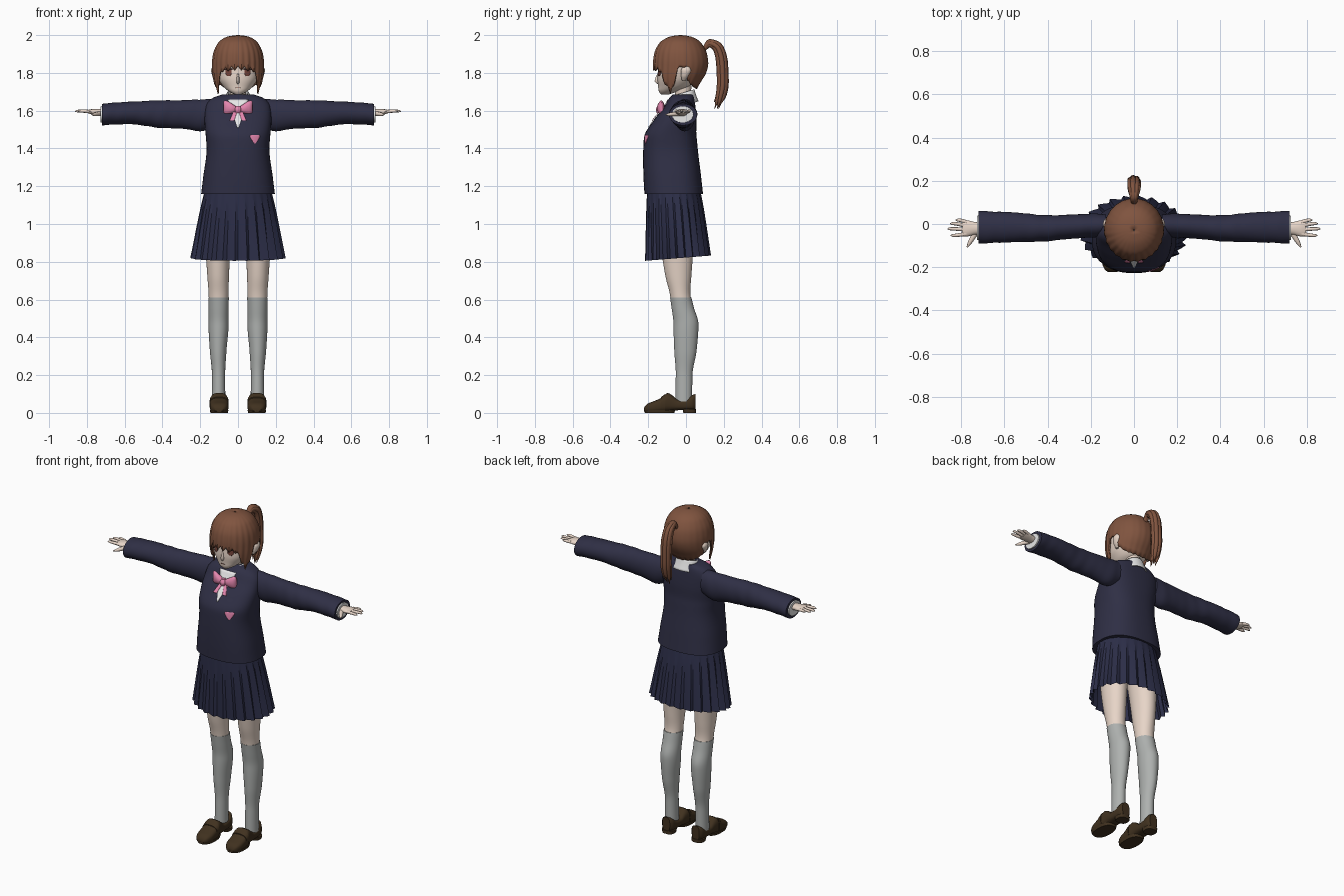
import bpy, bmesh, math
from mathutils import Vector

if "Cube" in bpy.data.objects:
    bpy.data.objects.remove(bpy.data.objects["Cube"])


def material(name, code):
    lin = []
    for i in (0, 2, 4):
        c = int(code[i:i + 2], 16) / 255
        lin.append(c / 12.92 if c < 0.04 else ((c + 0.055) / 1.055) ** 2.4)
    m = bpy.data.materials.new(name)
    m.use_nodes = True
    m.diffuse_color = (*lin, 1)
    m.node_tree.nodes["Principled BSDF"].inputs["Base Color"].default_value = (*lin, 1)
    return m


HAIR = material("brown hair", "80543F")
SKIN = material("skin", "F3E0D2")
SOCK = material("grey sock", "AEB1AF")
NAVY = material("navy knit", "2F2F45")
SKIRT = material("navy skirt", "2C2E48")
SHOE = material("dark brown leather", "40311F")
PINK = material("pink ribbon", "E486AE")
WHITE = material("white shirt", "EFEFEF")
EYE = material("brown eye", "74443A")
LASH = material("dark lash", "3A2420")


def build(name, verts, faces, mat, mirror=False, thick=0, angle=40):
    me = bpy.data.meshes.new(name)
    me.from_pydata(verts, [], faces)
    bm = bmesh.new()
    bm.from_mesh(me)
    bmesh.ops.recalc_face_normals(bm, faces=bm.faces)
    bm.to_mesh(me)
    bm.free()
    me.materials.append(mat)
    ob = bpy.data.objects.new(name, me)
    bpy.context.collection.objects.link(ob)
    bpy.ops.object.select_all(action='DESELECT')
    ob.select_set(True)
    bpy.context.view_layer.objects.active = ob
    bpy.ops.object.shade_smooth_by_angle(angle=math.radians(angle))
    if thick:
        mod = ob.modifiers.new("thickness", 'SOLIDIFY')
        mod.thickness, mod.offset = thick, -1
    if mirror:
        ob.modifiers.new("mirror", 'MIRROR')
    return ob


def sample(secs, t):
    """Monotone smooth interpolation of rows (t, values...)."""
    secs = sorted(secs)
    t = min(max(t, secs[0][0]), secs[-1][0])
    i = max(k for k in range(len(secs) - 1) if secs[k][0] <= t)

    def slope(k, j):
        return (secs[k + 1][j] - secs[k][j]) / (secs[k + 1][0] - secs[k][0])

    def tangent(k, j):
        if k == 0:
            return slope(0, j)
        if k == len(secs) - 1:
            return slope(k - 1, j)
        a, b = slope(k - 1, j), slope(k, j)
        return 2 * a * b / (a + b) if a * b > 0 else 0
    h = secs[i + 1][0] - secs[i][0]
    u = (t - secs[i][0]) / h
    return [(1 + 2 * u) * (1 - u) ** 2 * secs[i][j] + u * (1 - u) ** 2 * h * tangent(i, j)
            + u * u * (3 - 2 * u) * secs[i + 1][j] + u * u * (u - 1) * h * tangent(i + 1, j)
            for j in range(1, len(secs[0]))]


def skin_rings(rings, cap=True):
    n = len(rings[0])
    verts = [v for r in rings for v in r]
    faces = [(k * n + i, k * n + (i + 1) % n, (k + 1) * n + (i + 1) % n, (k + 1) * n + i)
             for k in range(len(rings) - 1) for i in range(n)]
    if cap:
        faces += [tuple(range(n)), tuple(range(len(verts) - n, len(verts)))]
    return verts, faces


def loft(name, secs, mat, axis='z', e=2.0, n=32, steps=24, bump=None, cap=True, **kw):
    """Rows are (position on axis, centre a, centre b, radius a, radius b)."""
    rings = []
    for k in range(steps + 1):
        t = secs[0][0] + (secs[-1][0] - secs[0][0]) * k / steps
        ca, cb, ra, rb = sample(secs, t)
        ring = []
        for i in range(n):
            g = 2 * math.pi * i / n
            s = 1 + (bump(t, g) if bump else 0)
            a = ca + s * ra * math.copysign(abs(math.cos(g)) ** (2 / e), math.cos(g))
            b = cb + s * rb * math.copysign(abs(math.sin(g)) ** (2 / e), math.sin(g))
            ring.append({'z': (a, b, t), 'x': (t, a, b), 'y': (a, t, b)}[axis])
        rings.append(ring)
    return build(name, *skin_rings(rings, cap), mat, **kw)


def tube(name, path, mat, ref=(0, 0, 1), n=10, steps=14, **kw):
    """Rows are (parameter, x, y, z, radius)."""
    pts = [sample(path, path[-1][0] * k / steps) for k in range(steps + 1)]
    rings = []
    for k, (x, y, z, r) in enumerate(pts):
        d = Vector(pts[min(k + 1, steps)][:3]) - Vector(pts[max(k - 1, 0)][:3])
        u = d.cross(Vector(ref)).normalized()
        v = d.cross(u).normalized()
        rings.append([Vector((x, y, z)) + r * (u * math.cos(q) + v * math.sin(q))
                      for q in (2 * math.pi * i / n for i in range(n))])
    return build(name, *skin_rings(rings), mat, **kw)


def plate(name, rows, secs, mat, e=2.0, lift=0.004, **kw):
    """Thin patch on the front of a loft; rows are (z, x start, x end)."""
    verts, cols, steps = [], 6, 12
    lo, hi = min(r[0] for r in rows), max(r[0] for r in rows)
    for k in range(steps + 1):
        z = lo + (hi - lo) * k / steps
        x0, x1 = sample(rows, z)
        _, cy, rx, ry = sample(secs, z)
        for i in range(cols + 1):
            x = x0 + (x1 - x0) * i / cols
            verts.append((x, cy - ry * max(0, 1 - abs(x / rx) ** e) ** (1 / e) - lift, z))
    w = cols + 1
    faces = [(k * w + i, k * w + i + 1, (k + 1) * w + i + 1, (k + 1) * w + i)
             for k in range(steps) for i in range(cols)]
    return build(name, verts, faces, mat, thick=0.002, **kw)


def body(*rows):
    """Rows (z, front y, back y, half width) to loft rows."""
    return [(z, 0, (f + b) / 2, w, (b - f) / 2) for z, f, b, w in rows]


# Jacket, shirt front and crest
torso = body((1.16, -.22, .09, .195), (1.25, -.225, .08, .184), (1.4, -.226, .062, .166),
             (1.46, -.222, .056, .17), (1.55, -.17, .055, .177), (1.62, -.115, .05, .172),
             (1.665, -.09, .045, .14), (1.685, -.07, .04, .085))
loft("jacket_body", torso, NAVY, e=2.5, n=48, steps=40)
plate("shirt_front", [(1.51, -.003, .003), (1.66, -.055, .055)], torso, WHITE, e=2.5)
plate("crest", [(1.425, .087, .093), (1.45, .07, .11), (1.465, .063, .117), (1.472, .068, .112)],
      torso, PINK, e=2.5)

# Sleeves with soft folds, shirt cuffs
loft("sleeves", [(.13, -.005, 1.59, .05, .072), (.19, -.007, 1.575, .055, .084),
                 (.3, -.013, 1.58, .056, .075), (.42, -.02, 1.582, .061, .072),
                 (.56, -.015, 1.588, .069, .06), (.72, -.015, 1.58, .075, .057)],
     NAVY, axis='x', steps=48, mirror=True,
     bump=lambda t, g: .018 * math.sin(t * 75 + 2 * math.sin(g)) * math.sin(t * 11))
loft("shirt_cuffs", [(.7, -.018, 1.58, .058, .045), (.727, -.018, 1.58, .056, .043)],
     WHITE, axis='x', steps=1, mirror=True)

# Hands
loft("palms", [(.69, -.02, 1.588, .026, .02), (.74, -.02, 1.591, .03, .018),
               (.775, -.02, 1.594, .038, .014), (.793, -.02, 1.595, .036, .009)],
     SKIN, axis='x', n=20, steps=8, mirror=True)
for finger, y0, y1, tip in (("little", .009, .018, .825), ("ring", -.008, .002, .85),
                            ("middle", -.026, -.022, .862), ("index", -.046, -.053, .848)):
    tube(finger + "_fingers", [(0, .775, y0, 1.595, .0095), (.8, tip - .012, y1, 1.598, .007),
                               (1, tip, y1, 1.596, .002)], SKIN, mirror=True)
tube("thumbs", [(0, .728, -.035, 1.585, .013), (.6, .757, -.082, 1.58, .01),
                (1, .772, -.108, 1.578, .003)], SKIN, mirror=True)

# Pleated skirt
PLEATS = 24


def pleat(z, g):
    f = (g * PLEATS / (2 * math.pi) + .001) % 1
    return (f - .4) * (.02 + .1 * (1.18 - z) / .36)


skirt = loft("pleated_skirt", [(1.18, 0, -.065, .175, .14), (1.08, 0, -.058, .197, .15),
                               (.82, 0, -.042, .243, .168)], SKIRT, n=PLEATS * 4, steps=10,
             bump=pleat, cap=False, angle=25)
for v in skirt.data.vertices:
    v.co.z += .08 * (v.co.y + .03) * (1.18 - v.co.z) / .36

# Legs and socks
leg = [(.06, .103, -.012, .034, .042), (.2, .103, -.01, .033, .042), (.33, .105, -.003, .042, .057),
       (.47, .103, 0, .051, .064), (.56, .103, -.018, .051, .057), (.62, .103, -.03, .052, .054),
       (.72, .105, -.04, .057, .068), (.82, .106, -.045, .063, .08), (1.02, .1, -.055, .078, .095)]
loft("thighs", leg[4:], SKIN, mirror=True)
sock = [(z, x, y, a + .002, b + .002) for z, x, y, a, b in leg[:5]]
loft("socks", sock + [(.612, .103, -.028, .0545, .0565)], SOCK, steps=32, mirror=True)

# Loafers: rows of (y, bottom, top, half width)
shoe = [(-.222, .008, .028, .022), (-.205, .002, .048, .039), (-.17, 0, .062, .049),
        (-.125, .002, .083, .05), (-.098, .006, .106, .047), (-.075, .01, .095, .044),
        (-.04, .014, .07, .042), (0, .014, .075, .04), (.035, .014, .096, .037), (.05, .016, .1, .025)]
loft("loafers", [(y, .1, (b + t) / 2, w, (t - b) / 2) for y, b, t, w in shoe],
     SHOE, axis='y', e=2.8, mirror=True)
loft("heels", [(0, .1, .02, .036, .034), (.02, .1, .018, .039, .036)],
     SHOE, e=2.8, steps=1, mirror=True)
loft("loafer_soles", [(0, .1, -.14, .046, .078), (.016, .1, -.14, .05, .083)],
     SHOE, e=2.4, steps=1, mirror=True)
loft("loafer_straps", [(-.132, .1, .043, .051, .041), (-.11, .1, .05, .051, .05)],
     SHOE, axis='y', e=2.8, steps=1, mirror=True)

# Neck and collar
loft("neck", [(1.6, 0, -.015, .05, .048), (1.68, 0, -.015, .042, .042), (1.77, 0, -.02, .046, .05)],
     SKIN, n=24, steps=8)
collar = loft("shirt_collar", [(1.63, 0, -.022, .088, .088), (1.665, 0, -.016, .075, .07),
                               (1.7, 0, -.012, .058, .056)], WHITE, steps=6, cap=False, thick=.006)
for v in collar.data.vertices:
    v.co.z += .3 * v.co.y

# Ribbon bow
loft("bow_wings", [(.005, -.135, 1.607, .01, .012), (.035, -.135, 1.612, .019, .027),
                   (.066, -.13, 1.617, .017, .037), (.078, -.127, 1.618, .006, .03)],
     PINK, axis='x', n=20, steps=10, mirror=True)
loft("bow_knot", [(1.588, 0, -.143, .011, .012), (1.607, 0, -.142, .017, .018),
                  (1.626, 0, -.138, .011, .012)], PINK, e=3, n=16, steps=6)
plate("bow_tails", [(1.548, .02, .045), (1.605, .002, .02)], torso, PINK, e=2.5, lift=.009, mirror=True)

# Head and face
head = body((1.686, -.132, -.09, .018), (1.7, -.143, -.05, .045), (1.73, -.147, .02, .08),
            (1.77, -.151, .05, .105), (1.82, -.149, .08, .116), (1.88, -.15, .09, .118),
            (1.94, -.12, .07, .098), (1.975, -.07, .02, .05))
loft("head", head, SKIN, e=2.15, n=40, steps=36)
loft("nose", [(1.74, 0, -.146, .003, .003), (1.755, 0, -.15, .009, .016), (1.8, 0, -.146, .004, .004)],
     SKIN, n=12, steps=8)
loft("ears", [(1.76, .112, -.012, .006, .01), (1.785, .122, -.006, .014, .02),
              (1.815, .128, 0, .015, .026), (1.84, .125, 0, .006, .012)], SKIN, n=16, steps=12, mirror=True)
plate("eyes", [(1.783, .043, .057), (1.798, .034, .066), (1.818, .034, .066)], head, EYE,
      e=2.15, lift=.003, mirror=True)
plate("eyelashes", [(1.814, .027, .075), (1.822, .032, .069)], head, LASH, e=2.15, lift=.005, mirror=True)
plate("mouth", [(1.719, -.011, .011), (1.722, -.013, .013)], head, EYE, e=2.15, lift=.002)

# Hair cap: lower edge follows fringe, side locks, ears and nape
cap_rows = body((2, -.032, -.026, .003), (1.996, -.07, .01, .04), (1.985, -.103, .045, .073),
                (1.96, -.14, .08, .105), (1.9, -.17, .112, .133), (1.85, -.176, .119, .139),
                (1.8, -.175, .108, .138), (1.75, -.163, .078, .131), (1.69, -.14, .045, .116))
edge = [(0, 1.825), (38, 1.815), (55, 1.74), (68, 1.7), (78, 1.725), (86, 1.83),
        (104, 1.83), (114, 1.76), (150, 1.722), (180, 1.715)]
COLS, ROWS = 144, 18
rings = []
for k in range(ROWS + 1):
    ring = []
    for i in range(COLS):
        a = 2 * math.pi * i / COLS - math.pi
        deg = abs(math.degrees(a))
        strand = abs((i % 6) - 3) / 3
        front = 1 if deg < 84 else .25
        low = sample(edge, deg)[0] + front * .022 * (strand - .5)
        f = (k / ROWS) ** 1.6
        z = 2 - (2 - low) * f
        _, cy, rx, ry = sample(cap_rows, z)
        s = 1 - .04 * front * strand * f ** .5
        ring.append((s * rx * math.sin(a), cy - s * ry * math.cos(a), z))
    rings.append(ring)
build("hair_cap", *skin_rings(rings, cap=False), HAIR, thick=.008, angle=35)

# Ponytail: a bundle of tapering strands
for s in range(8):
    q = 2 * math.pi * s / 7
    w = .017 if s < 7 else 0
    ox, oy = w * math.cos(q), w * math.sin(q)
    drop = .018 * (s % 3)
    tube(f"ponytail_strand_{s + 1}",
         [(0, ox * .3, .095, 1.925 + oy * .3, .008), (1, ox * .5, .125, 1.957 + oy * .6, .012),
          (2, ox, .165 + oy * .6, 1.938 + oy * .6, .014), (3, ox * 1.1, .19 + oy, 1.86, .015),
          (4, ox * 1.1, .195 + oy, 1.75, .015), (5, ox, .182 + oy, 1.67, .011),
          (6, ox * .6, .165 + oy, 1.61 + drop, .001)], HAIR, ref=(1, 0, 0), steps=24)
